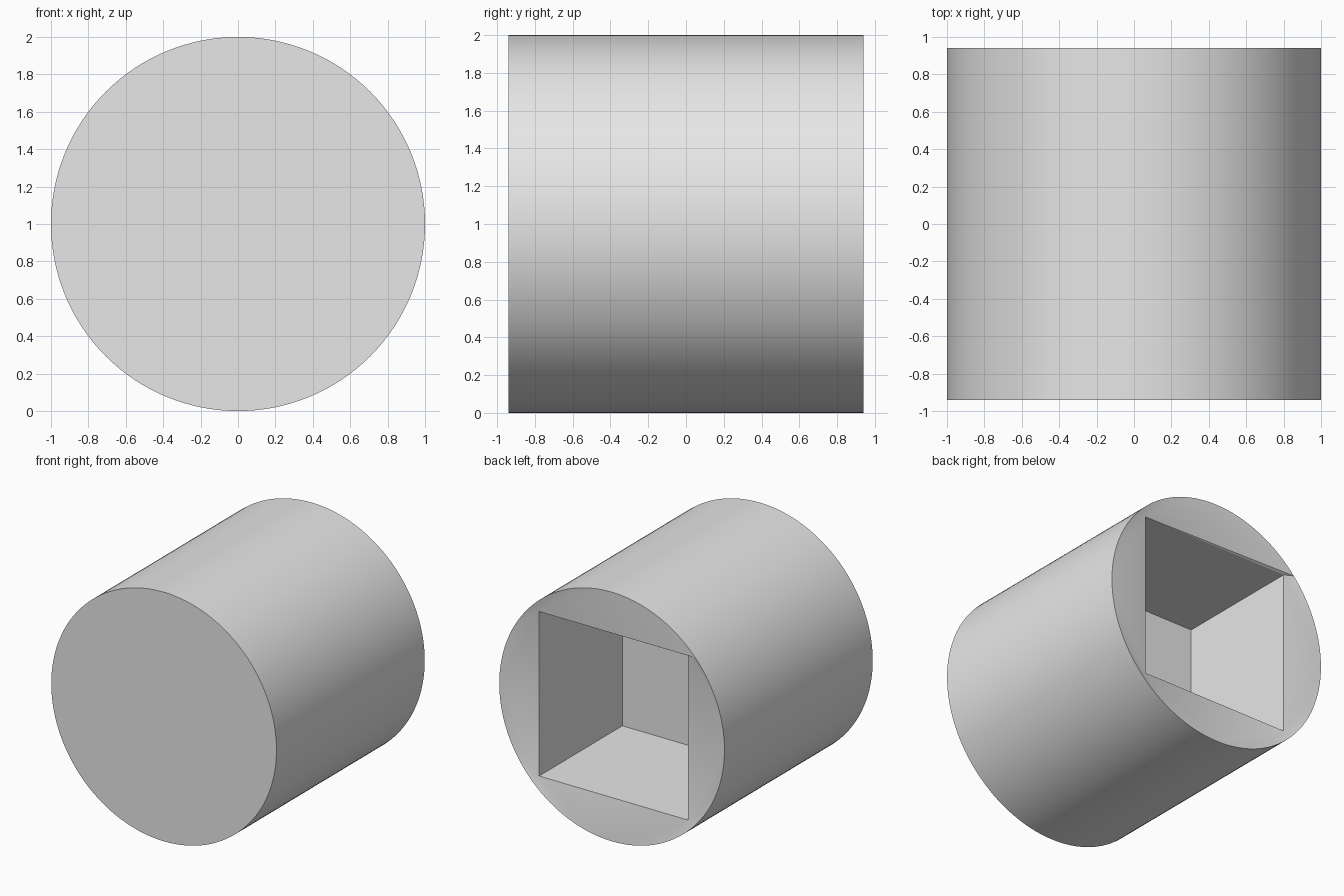
import bpy, bmesh, math

cube = bpy.data.objects.get("Cube")
if cube:
    bpy.data.objects.remove(cube, do_unlink=True)

SEGMENTS = 128
HALF_LENGTH = 0.94
HOLE = 0.66            # half width of the square socket
HOLE_RIM = 0.92        # socket mouth sits slightly below the outer rim
HOLE_FLOOR = -0.135

grey = bpy.data.materials.new("plain_grey")
grey.use_nodes = True
grey.diffuse_color = (0.8, 0.8, 0.8, 1)
grey.node_tree.nodes["Principled BSDF"].inputs["Base Color"].default_value = (0.8, 0.8, 0.8, 1)

bm = bmesh.new()


def circle(y):
    angles = [math.tau * i / SEGMENTS for i in range(SEGMENTS)]
    return [bm.verts.new((math.cos(a), y, 1 + math.sin(a))) for a in angles]


def square(y):
    return [bm.verts.new((sx * HOLE, y, 1 + sz * HOLE))
            for sx, sz in ((1, 1), (-1, 1), (-1, -1), (1, -1))]


def bridge(a, b):
    n = len(a)
    for i in range(n):
        j = (i + 1) % n
        bm.faces.new((a[i], a[j], b[j], b[i]))


# Outer wall and closed front
front, back = circle(-HALF_LENGTH), circle(HALF_LENGTH)
bridge(front, back)
bm.faces.new(front)

# Square socket walls and floor
mouth, floor = square(HOLE_RIM), square(HOLE_FLOOR)
bridge(mouth, floor)
bm.faces.new(floor)

# Shallow dished back: a fan at each socket corner, a triangle along each side
apex = [0, 49, 64, 96, SEGMENTS]
for k, corner in enumerate(mouth):
    for i in range(apex[k], apex[k + 1]):
        bm.faces.new((corner, back[i], back[(i + 1) % SEGMENTS]))
    bm.faces.new((corner, back[apex[k + 1] % SEGMENTS], mouth[(k + 1) % 4]))

bmesh.ops.recalc_face_normals(bm, faces=bm.faces[:])
mesh = bpy.data.meshes.new("socket_cylinder")
bm.to_mesh(mesh)
bm.free()
mesh.materials.append(grey)

body = bpy.data.objects.new("socket_cylinder", mesh)
bpy.context.collection.objects.link(body)
bpy.ops.object.select_all(action="DESELECT")
body.select_set(True)
bpy.context.view_layer.objects.active = body
bpy.ops.object.shade_smooth_by_angle(angle=math.radians(30))
